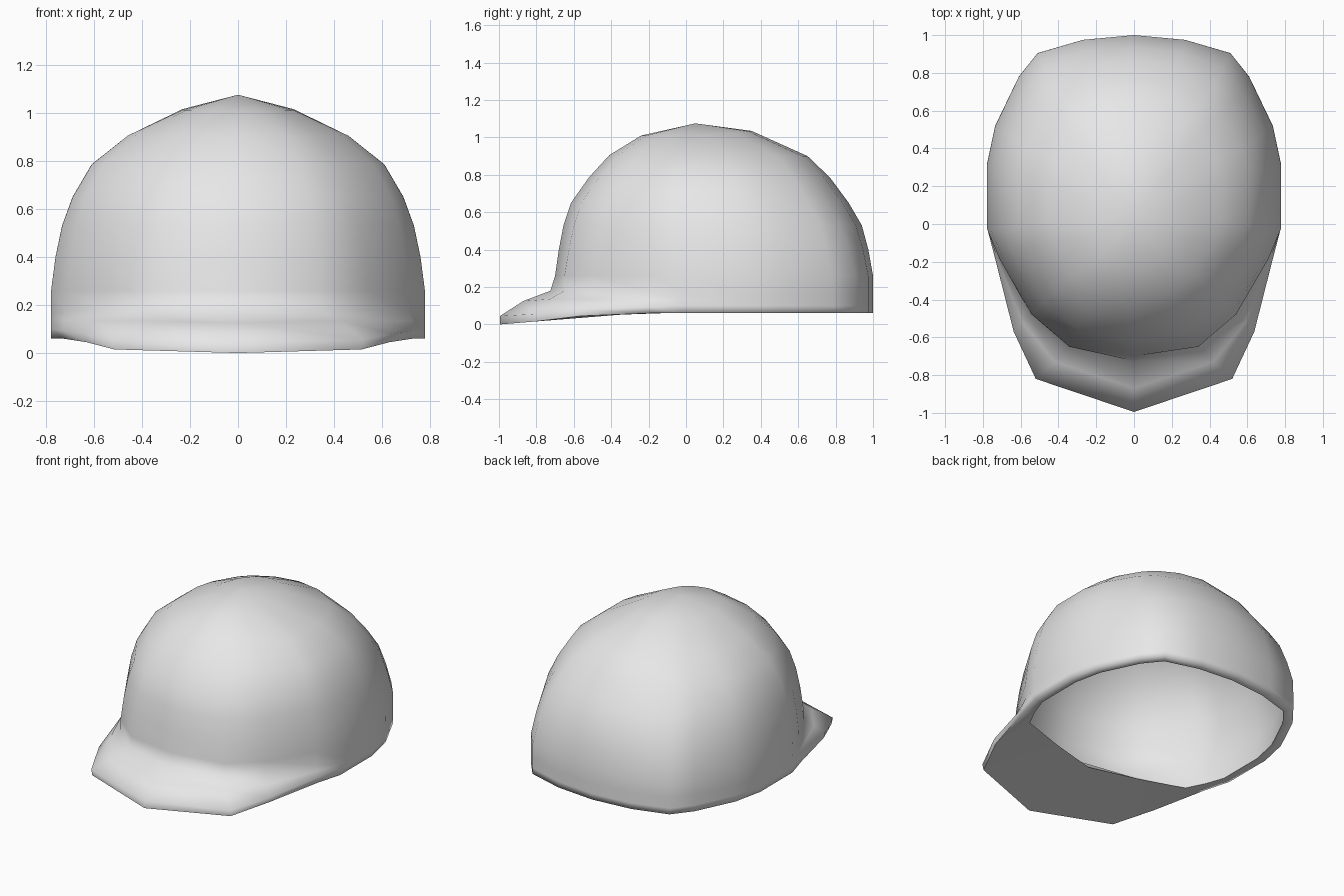
import bpy, bmesh, math

if "Cube" in bpy.data.objects:
    bpy.data.objects.remove(bpy.data.objects["Cube"], do_unlink=True)

mat = bpy.data.materials.new("light_grey")
mat.use_nodes = True
mat.diffuse_color = (0.8, 0.8, 0.8, 1)
mat.node_tree.nodes["Principled BSDF"].inputs["Base Color"].default_value = (0.8, 0.8, 0.8, 1)

# Half outline of the head opening, front to back
OUTLINE = [(0, -.69), (.34, -.64), (.54, -.47), (.71, -.18), (.778, -.02), (.778, .32),
           (.735, .52), (.61, .78), (.51, .905), (.27, .975), (0, 1)]
# Crown levels, top to bottom: half width, front y, back y, front z, back z
LEVELS = [(.235, -.24, .35, 1.01, 1.035), (.467, -.41, .65, .905, .9), (.617, -.52, .77, .785, .785),
          (.695, -.615, .87, .65, .65), (.737, -.655, .94, .53, .53), (.762, -.68, .975, .4, .4),
          (.778, -.70, 1, .26, .26)]
# Visor columns, centre to side: root, middle, upper lip, lower lip, opening edge
VISOR = [
    [(0, -.725, .18), (0, -.87, .125), (0, -.995, .045), (0, -.995, 0), (0, -.43, .055)],
    [(.345, -.65, .18), (.42, -.73, .135), (.52, -.82, .055), (.515, -.815, .015), (.32, -.345, .055)],
    [(.548, -.475, .18), (.59, -.52, .135), (.637, -.57, .08), (.63, -.565, .045), (.62, -.25, .06)],
    [(.713, -.18, .17), (.722, -.19, .135), (.731, -.2, .095), (.728, -.2, .06), (.68, -.13, .06)],
]
LOWER_LIP = 1 + len(LEVELS) + 3


def crown_point(col, level, rounding):
    """Point of one column, fitted to a crown level; upper levels turn elliptical."""
    x, y = OUTLINE[col]
    half, front, back, z_front, z_back = level
    nx, ny = x / .778, (y - .155) / .845
    scale = math.hypot(nx, ny) ** -rounding
    nx, ny = nx * scale, ny * scale
    t = (ny + 1) / 2
    return (nx * half, front + t * (back - front), z_front + t ** 3 * (z_back - z_front))


def shrink(x, y, factor):
    return (x * factor, .15 + (y - .15) * factor)


def column(col):
    """Profile from the outer apex, over the brim or rim, to the inner apex."""
    crown = [(0, .05, 1.075)]
    for i, level in enumerate(LEVELS):
        crown.append(crown_point(col, level, 1 - i / (len(LEVELS) - 1)))
    if col < len(VISOR):
        edge = VISOR[col]
    else:
        x, y = OUTLINE[col]
        edge = [(x, y, z) for z in (.17, .135, .1, .06)] + [(*shrink(x, y, .93), .06)]
    lining = [(*shrink(x, y, .955), z - .03) for x, y, z in reversed(crown)]
    return crown + edge + lining


# Cap: one closed shell, mirrored columns joined around the head
half_columns = [column(c) for c in range(len(OUTLINE))]
columns = half_columns + [[(-x, y, z) for x, y, z in col] for col in half_columns[-2:0:-1]]

bm = bmesh.new()
verts = {}


def vert(p):
    key = tuple(round(v, 4) + 0.0 for v in p)
    if key not in verts:
        verts[key] = bm.verts.new(key)
    return verts[key]


for i, a in enumerate(columns):
    b = columns[(i + 1) % len(columns)]
    for r in range(len(a) - 1):
        corners = list(dict.fromkeys(vert(p) for p in (a[r], a[r + 1], b[r + 1], b[r])))
        if len(corners) > 2:
            bm.faces.new(corners).smooth = True
bmesh.ops.recalc_face_normals(bm, faces=bm.faces[:])

# Smooth crown and rolled back rim, crisp visor lip and opening
first = len(VISOR) - 1
rim = {vert(c[LOWER_LIP]) for c in columns[first:len(columns) - first + 1]}
for e in bm.edges:
    e.smooth = e.calc_face_angle(0) < math.radians(70) or rim.issuperset(e.verts)

mesh = bpy.data.meshes.new("cap")
bm.to_mesh(mesh)
bm.free()
mesh.materials.append(mat)
cap = bpy.data.objects.new("cap", mesh)
bpy.context.collection.objects.link(cap)
